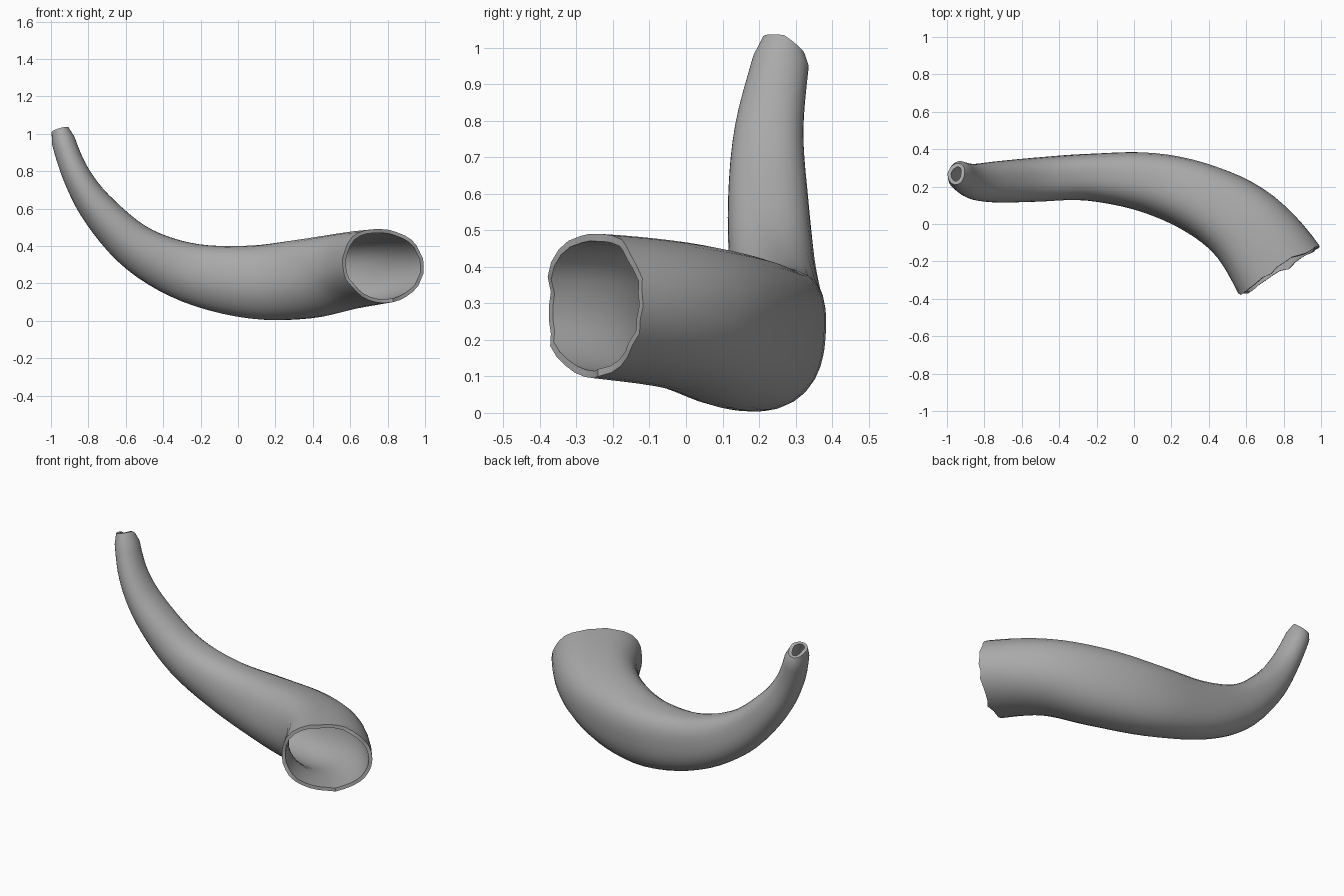
import bpy, bmesh, math, random
from mathutils import Vector

cube = bpy.data.objects.get("Cube")
if cube:
    bpy.data.objects.remove(cube, do_unlink=True)
random.seed(4)

SIDES = 32
STEPS = 5
WALL = 0.02

# Stations from mouth to tip: centre x, y, z, half width, half height
stations = [
    (0.93, -0.54, 0.31, 0.27, 0.19),
    (0.777, -0.247, 0.293, 0.252, 0.198),
    (0.6, -0.02, 0.266, 0.224, 0.202),
    (0.365, 0.127, 0.224, 0.192, 0.212),
    (0.075, 0.22, 0.207, 0.16, 0.196),
    (-0.25, 0.25, 0.255, 0.125, 0.16),
    (-0.525, 0.237, 0.38, 0.118, 0.126),
    (-0.735, 0.225, 0.58, 0.11, 0.098),
    (-0.865, 0.228, 0.78, 0.094, 0.074),
    (-0.948, 0.268, 1.01, 0.074, 0.061),
    (-1.0, 0.30, 1.24, 0.06, 0.05),
]


def spline(a, b, c, d, t):
    """Smooth curve through b and c, with its slope."""
    pos = 0.5 * (2 * b + (c - a) * t + (2 * a - 5 * b + 4 * c - d) * t**2
                 + (3 * b - a - 3 * c + d) * t**3)
    slope = 0.5 * ((c - a) + 2 * (2 * a - 5 * b + 4 * c - d) * t
                   + 3 * (3 * b - a - 3 * c + d) * t**2)
    return pos, slope


def sample_path():
    rows = []
    last = len(stations) - 3
    for i in range(1, last + 1):
        four = stations[i - 1:i + 3]
        for k in range(STEPS + (i == last)):
            pairs = [spline(*axis, k / STEPS) for axis in zip(*four)]
            rows.append((Vector([p[0] for p in pairs[:3]]),
                         Vector([p[1] for p in pairs[:3]]).normalized(),
                         pairs[3][0], pairs[4][0]))
    return rows


path = sample_path()
# Uneven broken mouth edge, shared by the inner and outer walls
ragged = [random.uniform(-0.012, 0.012) for _ in range(SIDES)]
bm = bmesh.new()


def fullness(a, s):
    """Shoulders of the section: squarer above, uneven below."""
    middle = math.sin(math.pi * s)
    outside = math.cos(a) > 0
    if math.sin(a) > 0:
        shoulder = 0.12 * middle if outside else 0.1 * (1 - s)
    else:
        shoulder = (0.04 if outside else -0.03) * middle
    return 1 + shoulder * math.sin(2 * a)**2


def add_wall(inset):
    rings = []
    for i, (centre, along, wide, high) in enumerate(path):
        s = i / (len(path) - 1)
        up = Vector((0, 0, 1)).lerp(Vector((1, 0, 0.35)), s)
        side = along.cross(up).normalized()
        up = side.cross(along)
        gap = inset + (0.014 if s == 1 else 0)
        ring = []
        for j in range(SIDES):
            a = math.tau * j / SIDES
            full = fullness(a, s)
            p = (centre + side * math.cos(a) * (wide * full - gap)
                 + up * math.sin(a) * (high * full - gap))
            if i == 0:
                p += along * ragged[j]
            elif s == 1:
                # Tip slants away on one side
                p += along * (0.012 - 0.03 * max(0, math.cos(a)))
            ring.append(bm.verts.new(p))
        rings.append(ring)
    return rings


def bridge(one, two):
    for j in range(SIDES):
        k = (j + 1) % SIDES
        bm.faces.new((one[j], one[k], two[k], two[j]))


# Outer shell, hollow bore and the two rims
outer = add_wall(0)
inner = add_wall(WALL)
for wall in (outer, inner):
    for one, two in zip(wall, wall[1:]):
        bridge(one, two)
bridge(outer[0], inner[0])
bridge(outer[-1], inner[-1])
bmesh.ops.recalc_face_normals(bm, faces=bm.faces)

mesh = bpy.data.meshes.new("curved_horn")
bm.to_mesh(mesh)
bm.free()
horn = bpy.data.objects.new("curved_horn", mesh)
bpy.context.collection.objects.link(horn)

# Plain grey
grey = bpy.data.materials.new("plain_grey")
grey.use_nodes = True
colour = (0.4, 0.4, 0.4, 1)
grey.diffuse_color = colour
grey.node_tree.nodes["Principled BSDF"].inputs["Base Color"].default_value = colour
mesh.materials.append(grey)

bpy.context.view_layer.objects.active = horn
horn.select_set(True)
bpy.ops.object.shade_smooth_by_angle(angle=math.radians(35))
